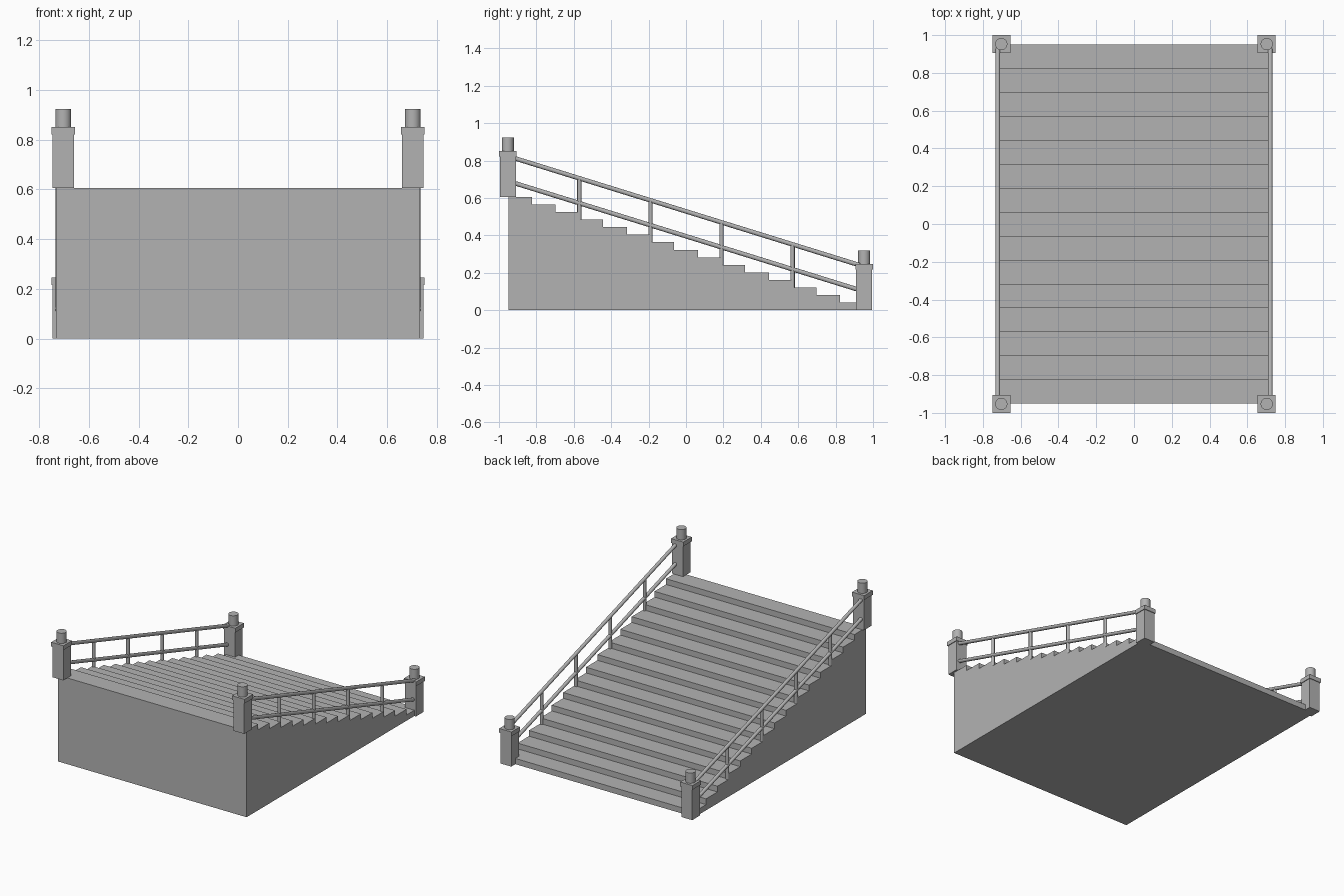
import bpy, bmesh, math
from mathutils import Vector

cube = bpy.data.objects.get("Cube")
if cube:
    bpy.data.objects.remove(cube, do_unlink=True)

stone = bpy.data.materials.new("grey_stone")
stone.diffuse_color = (0.45, 0.45, 0.45, 1)
stone.use_nodes = True
stone.node_tree.nodes["Principled BSDF"].inputs["Base Color"].default_value = (0.45, 0.45, 0.45, 1)

STEPS = 15
HALF_WIDTH = 0.732
HALF_DEPTH = 0.95
HEIGHT = 0.605
POST_X, POST_Y = 0.7025, 0.9525
RAIL_X = 0.721
RAIL_RADIUS = 0.012


def box(name, centre, size):
    bpy.ops.mesh.primitive_cube_add(size=1, location=centre)
    obj = bpy.context.object
    obj.name = name
    obj.scale = size
    bpy.ops.object.transform_apply(location=False, rotation=False, scale=True)
    obj.data.materials.append(stone)


def rod(name, start, end, radius, sides):
    start, end = Vector(start), Vector(end)
    axis = end - start
    bpy.ops.mesh.primitive_cylinder_add(vertices=sides, radius=radius, depth=axis.length,
                                        location=(start + end) / 2)
    obj = bpy.context.object
    obj.name = name
    obj.rotation_euler = axis.to_track_quat("Z", "Y").to_euler()
    obj.data.materials.append(stone)
    bpy.ops.object.shade_smooth_by_angle(angle=math.radians(40))


# Solid flight of steps: sawtooth profile extruded across the width
tread, rise = 2 * HALF_DEPTH / STEPS, HEIGHT / STEPS
profile = [(-HALF_DEPTH, 0)]
for i in range(STEPS):
    z = HEIGHT - i * rise
    profile += [(-HALF_DEPTH + i * tread, z), (-HALF_DEPTH + (i + 1) * tread, z)]
profile.append((HALF_DEPTH, 0))

bm = bmesh.new()
side = bm.faces.new([bm.verts.new((-HALF_WIDTH, y, z)) for y, z in profile])
moved = bmesh.ops.extrude_face_region(bm, geom=[side], use_keep_orig=True)["geom"]
bmesh.ops.translate(bm, vec=(2 * HALF_WIDTH, 0, 0),
                    verts=[g for g in moved if isinstance(g, bmesh.types.BMVert)])
bmesh.ops.recalc_face_normals(bm, faces=bm.faces[:])
mesh = bpy.data.meshes.new("stairs")
bm.to_mesh(mesh)
bm.free()
mesh.materials.append(stone)
bpy.context.collection.objects.link(bpy.data.objects.new("stairs", mesh))


def rail_height(y, low):
    return 0.528 - 0.31 * y - (0.133 if low else 0)


for label, sx in (("left", 1), ("right", -1)):
    # Newel posts with a flat cap and a round finial
    for end, sy, base in (("top", -1, HEIGHT), ("bottom", 1, 0)):
        x, y = sx * POST_X, sy * POST_Y
        tag = f"{label}_{end}"
        box(f"{tag}_post", (x, y, base + 0.108), (0.085, 0.085, 0.216))
        box(f"{tag}_cap", (x, y, base + 0.231), (0.095, 0.095, 0.03))
        rod(f"{tag}_finial", (x, y, base + 0.24), (x, y, base + 0.318), 0.032, 32)

    # Sloping handrail and lower rail
    x = sx * RAIL_X
    for part, low in (("handrail", False), ("lower_rail", True)):
        rod(f"{label}_{part}", (x, -HALF_DEPTH, rail_height(-HALF_DEPTH, low)),
            (x, HALF_DEPTH, rail_height(HALF_DEPTH, low)), RAIL_RADIUS, 16)

    # Balusters standing on the treads
    for i in range(4):
        y = -0.57 + i * 0.38
        step = math.floor((y + 0.012 + HALF_DEPTH) / tread)
        rod(f"{label}_baluster_{i + 1}", (x, y, HEIGHT - step * rise - 0.01),
            (x, y, rail_height(y, False)), 0.0115, 16)
